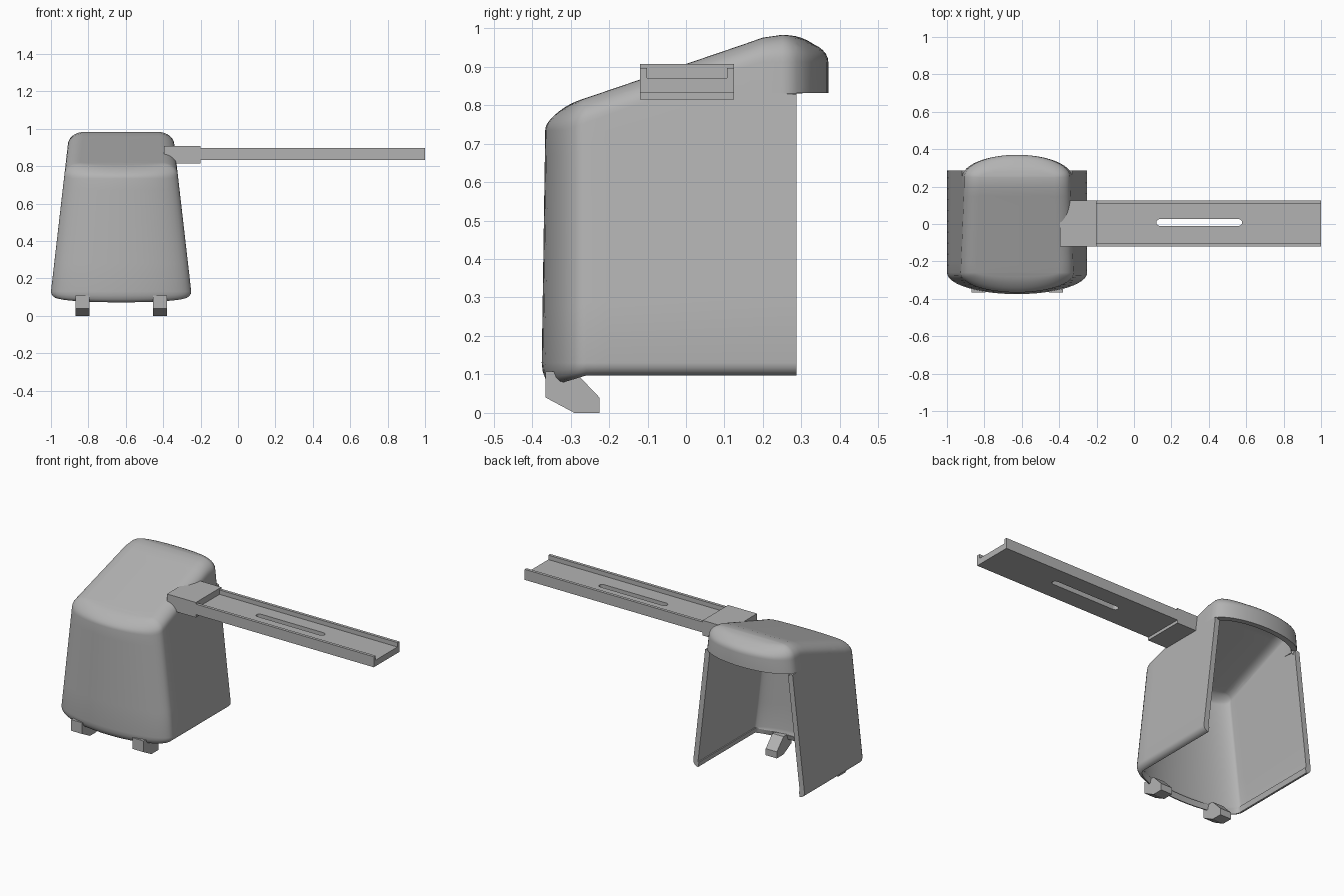
import bpy, bmesh, math
from mathutils import Vector

cube = bpy.data.objects.get("Cube")
if cube:
    bpy.data.objects.remove(cube, do_unlink=True)

grey = bpy.data.materials.new("plain_grey")
grey.use_nodes = True
grey.diffuse_color = (0.45, 0.45, 0.45, 1)
grey.node_tree.nodes["Principled BSDF"].inputs["Base Color"].default_value = (0.45, 0.45, 0.45, 1)


def make_object(name, bm):
    mesh = bpy.data.meshes.new(name)
    bm.to_mesh(mesh)
    bm.free()
    mesh.materials.append(grey)
    obj = bpy.data.objects.new(name, mesh)
    bpy.context.collection.objects.link(obj)
    bpy.ops.object.select_all(action="DESELECT")
    obj.select_set(True)
    bpy.context.view_layer.objects.active = obj
    return obj


def prism(name, profile, direction):
    """Extrude a closed profile of 3D points along a direction."""
    bm = bmesh.new()
    face = bm.faces.new([bm.verts.new(p) for p in profile])
    moved = bmesh.ops.extrude_face_region(bm, geom=[face])["geom"]
    bmesh.ops.translate(bm, vec=Vector(direction),
                        verts=[v for v in moved if isinstance(v, bmesh.types.BMVert)])
    bmesh.ops.recalc_face_normals(bm, faces=bm.faces)
    return make_object(name, bm)


# Hood: plan outlines stacked into a tapered shell with a sloping rounded top
CX, LIP, FILLET = -0.625, 0.13, 0.085
FRONT_Y, BACK_Y = -0.26, 0.25
ARC, SIDE = 12, 10


def rim(y):
    return min(max(0.845 + 0.35 * y, 0.735), 0.912)


def top(y):
    if y < 0.15:
        return 0.907 + 0.34 * y
    return 0.983 - 1.9 * (min(y, 0.33) - 0.24) ** 2 - 0.01 * (y < 0.24) * (0.24 - y) / 0.09


def plan(i, z, inset, back_y):
    """Point i of the half outline, from the front centre to the back centre."""
    w = 0.375 - 0.115 * (z - LIP) - inset
    front = 0.115 - 0.015 * (z - LIP) - inset
    if i <= ARC:
        a = math.pi / 2 * i / ARC
        return w * math.sin(a), FRONT_Y - front * math.cos(a)
    if i <= ARC + SIDE:
        return w, FRONT_Y + (back_y - FRONT_Y) * (i - ARC) / SIDE
    a = math.pi / 2 * (i - ARC - SIDE) / ARC
    return w * math.cos(a), back_y + (0.12 - inset) * math.sin(a)


def half_ring(kind, s):
    points = []
    for i in range(2 * ARC + SIDE + 1):
        edge_z = rim(plan(i, 0.85, 0, BACK_Y)[1])
        if kind == "lip":
            a = s * math.pi / 2
            x, y = plan(i, LIP, 0.032 * (1 - math.cos(a)), 0.32)
            sag = 0.025 * math.cos(math.pi / 2 * min(i / ARC, 1))
            z = LIP - (0.033 + sag) * math.sin(a)
        elif kind == "wall":
            z = LIP + s * (edge_z - LIP)
            x, y = plan(i, z, 0, 0.32 if s < 0.892 else BACK_Y)
        else:
            a = s * math.pi / 2
            x, y = plan(i, edge_z, FILLET * (1 - math.cos(a)), BACK_Y)
            z = edge_z + (top(y) - edge_z) * math.sin(a)
        points.append((x, y, z))
    return points


rings = [half_ring("lip", s / 4) for s in range(4, 0, -1)]
rings += [half_ring("wall", s) for s in (0, 0.25, 0.5, 0.75, 0.888, 0.896, 1)]
rings += [half_ring("top", s / 8) for s in range(1, 9)]

bm = bmesh.new()
loops = []
for half in rings:
    right = [bm.verts.new((CX + x, y, z)) for x, y, z in half]
    left = [bm.verts.new((CX - x, y, z)) for x, y, z in half[1:-1]]
    loops.append(right + left[::-1])
count = len(loops[0])
for low, high in zip(loops, loops[1:]):
    for i in range(count):
        j = (i + 1) % count
        bm.faces.new((low[i], low[j], high[j], high[i]))
# close the top with strips running across it
last = loops[-1]
for i in range(count // 2):
    strip = [last[i], last[i + 1], last[(count - i - 1) % count], last[(count - i) % count]]
    bm.faces.new(list(dict.fromkeys(strip)))
bmesh.ops.recalc_face_normals(bm, faces=bm.faces)
if max(bm.faces, key=lambda f: f.calc_center_median().z).normal.z < 0:
    bmesh.ops.reverse_faces(bm, faces=bm.faces)

# Open the back below the visor
for co, no in (((0, 0.287, 0), (0, 1, 0)), ((0, 0, 0.832), (0, 0, 1))):
    bmesh.ops.bisect_plane(bm, geom=bm.verts[:] + bm.edges[:] + bm.faces[:],
                           plane_co=co, plane_no=no, dist=1e-5)
cut = [f for f in bm.faces
       if f.calc_center_median().y > 0.287 and f.calc_center_median().z < 0.832]
bmesh.ops.delete(bm, geom=cut, context="FACES")

hood = make_object("hood_shell", bm)
shell = hood.modifiers.new("thickness", "SOLIDIFY")
shell.thickness = 0.032
shell.offset = -1
bpy.ops.object.modifier_apply(modifier=shell.name)
bpy.ops.object.shade_smooth_by_angle(angle=math.radians(35))

# Feet under the front edge
foot = [(-0.365, 0.108), (-0.365, 0.04), (-0.29, 0), (-0.225, 0), (-0.225, 0.04), (-0.29, 0.108)]
for name, x in (("right_foot", -0.87), ("left_foot", -0.455)):
    prism(name, [(x, y, z) for y, z in foot], (0.075, 0, 0))

# Arm mount with a chamfered lower corner
Y0, Y1 = -0.12, 0.125
mount = [(-0.395, 0.907), (-0.2, 0.907), (-0.2, 0.815), (-0.36, 0.815), (-0.395, 0.832)]
prism("arm_mount", [(x, Y0, z) for x, z in mount], (0, Y1 - Y0, 0))

# Channel arm with a long rounded slot
channel = [(Y0, 0.833), (Y1, 0.833), (Y1, 0.897), (Y1 - 0.018, 0.897),
           (Y1 - 0.018, 0.87), (Y0 + 0.018, 0.87), (Y0 + 0.018, 0.897), (Y0, 0.897)]
arm = prism("channel_arm", [(-0.2, y, z) for y, z in channel], (1.2, 0, 0))

R, slot = 0.018, []
for k in range(18):
    a = -math.pi / 2 + math.pi * (k % 9) / 8 + math.pi * (k // 9)
    slot.append(((0.56 if k < 9 else 0.138) + R * math.cos(a), 0.008 + R * math.sin(a), 0.8))
cutter = prism("slot_cutter", slot, (0, 0, 0.15))
cutter.hide_render = True
bpy.context.view_layer.objects.active = arm
cut_mod = arm.modifiers.new("slot", "BOOLEAN")
cut_mod.operation = "DIFFERENCE"
cut_mod.solver = "EXACT"
cut_mod.object = cutter
bpy.ops.object.modifier_apply(modifier=cut_mod.name)
bpy.data.objects.remove(cutter, do_unlink=True)
